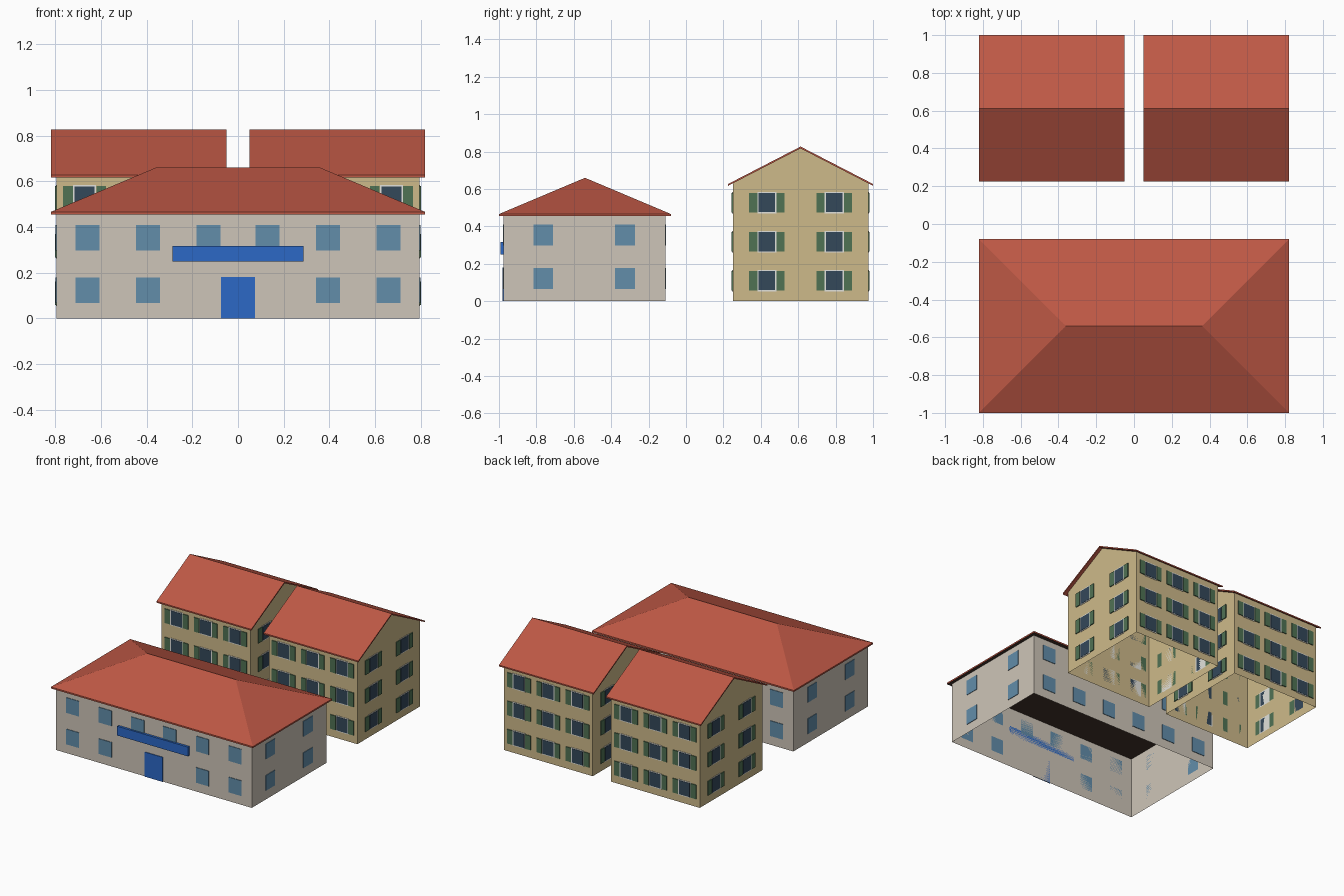
import bpy, bmesh

if "Cube" in bpy.data.objects:
    bpy.data.objects.remove(bpy.data.objects["Cube"])


def material(name, r, g, b):
    lin = lambda c: (c / 255 / 12.92) if c < 11 else ((c / 255 + 0.055) / 1.055) ** 2.4
    m = bpy.data.materials.new(name)
    m.diffuse_color = (lin(r), lin(g), lin(b), 1)
    m.use_nodes = True
    m.node_tree.nodes["Principled BSDF"].inputs["Base Color"].default_value = m.diffuse_color
    return m


STONE = material("grey_stone", 206, 197, 184)
OCHRE = material("ochre_plaster", 206, 186, 138)
ROOF = material("red_tile", 190, 88, 69)
SOFFIT = material("dark_soffit", 66, 51, 42)
PANE = material("light_blue_glass", 98, 141, 170)
BLUE = material("bright_blue", 44, 104, 198)
GLASS = material("dark_glass", 52, 72, 90)
SHUTTER = material("green_shutter", 80, 114, 84)
FRAME = material("white_frame", 226, 226, 220)


def finish(name, bm, *mats):
    bmesh.ops.recalc_face_normals(bm, faces=bm.faces)
    me = bpy.data.meshes.new(name)
    bm.to_mesh(me)
    bm.free()
    for m in mats:
        me.materials.append(m)
    ob = bpy.data.objects.new(name, me)
    bpy.context.collection.objects.link(ob)
    return ob


def boxes(name, items, mat):
    """One object out of many boxes (x0, x1, y0, y1, z0, z1)."""
    bm = bmesh.new()
    for x0, x1, y0, y1, z0, z1 in items:
        vs = bmesh.ops.create_cube(bm, size=1)["verts"]
        bmesh.ops.scale(bm, vec=(x1 - x0, y1 - y0, z1 - z0), verts=vs)
        bmesh.ops.translate(bm, vec=((x0 + x1) / 2, (y0 + y1) / 2, (z0 + z1) / 2), verts=vs)
    return finish(name, bm, mat)


def panel(wall, u, z, w, h, d):
    """Thin plate on a wall given as (axis, position, outward sign)."""
    axis, pos, sign = wall
    a, b = sorted((pos, pos + sign * d))
    span = (u - w / 2, u + w / 2)
    zs = (z - h / 2, z + h / 2)
    return (a, b, *span, *zs) if axis == "x" else (*span, a, b, *zs)


# ---- Front building: walls open at the bottom ----
X, Y0, Y1 = 0.795, -0.975, -0.11
EAVE = 0.455
walls = boxes("front_building_walls", [(-X, X, Y0, Y1, 0, EAVE)], STONE)
bm = bmesh.new()
bm.from_mesh(walls.data)
bmesh.ops.delete(bm, geom=[f for f in bm.faces if abs(f.normal.z) > 0.9], context="FACES")
bm.to_mesh(walls.data)
bm.free()

# Hipped roof with a dark flat underside
bm = bmesh.new()
rect = [(-0.82, -1.0), (0.82, -1.0), (0.82, -0.08), (-0.82, -0.08)]
low = [bm.verts.new((x, y, EAVE)) for x, y in rect]
top = [bm.verts.new((x, y, EAVE + 0.011)) for x, y in rect]
left, right = (bm.verts.new((x, -0.54, 0.66)) for x in (-0.36, 0.36))
bm.faces.new(low).material_index = 1
for i in range(4):
    j = (i + 1) % 4
    bm.faces.new((low[i], low[j], top[j], top[i]))
bm.faces.new((top[0], top[1], right, left))
bm.faces.new((top[2], top[3], left, right))
bm.faces.new((top[1], top[2], right))
bm.faces.new((top[3], top[0], left))
finish("front_building_roof", bm, ROOF, SOFFIT)

# Windows: six columns front and back, two on each end
front, back = ("y", Y0, -1), ("y", Y1, 1)
panes = []
for z in (0.122, 0.353):
    for s in (-1, 1):
        for x in (0.13, 0.395, 0.66):
            if z > 0.2 or x > 0.2:          # the door replaces the lower middle
                panes.append(panel(front, s * x, z, 0.105, 0.112, 0.004))
            panes.append(panel(back, s * x, z, 0.105, 0.112, 0.004))
        for y in (-0.763, -0.326):
            panes.append(panel(("x", s * X, s), y, z, 0.105, 0.112, 0.004))
boxes("front_building_windows", panes, PANE)

# Door and the band above it
boxes("front_door", [panel(front, 0, 0.09, 0.148, 0.18, 0.005)], BLUE)
boxes("front_band", [panel(front, 0, 0.283, 0.576, 0.068, 0.017)], BLUE)


# ---- Rear houses ----
HY0, HY1, MID = 0.25, 0.975, 0.6125


def rear_house(side, xa, xb):
    # Gabled walls, open at the bottom
    bm = bmesh.new()
    profile = [(HY0, 0), (HY0, 0.63), (MID, 0.817), (HY1, 0.63), (HY1, 0)]
    ends = [[bm.verts.new((x, y, z)) for y, z in profile] for x in (xa, xb)]
    for e in ends:
        bm.faces.new(e)
    for i in (0, 3):
        bm.faces.new((ends[0][i], ends[0][i + 1], ends[1][i + 1], ends[1][i]))
    finish(side + "_house_walls", bm, OCHRE)

    # Gable roof as a thin folded slab
    bm = bmesh.new()
    line = [(0.225, 0.617), (MID, 0.817), (1.0, 0.617)]
    section = line + [(y, z + 0.01) for y, z in reversed(line)]
    ends = [[bm.verts.new((x, y, z)) for y, z in section] for x in (xa - 0.025, xb + 0.025)]
    for e in ends:
        bm.faces.new((e[0], e[1], e[4], e[5]))
        bm.faces.new((e[1], e[2], e[3], e[4]))
    for i in range(6):
        j = (i + 1) % 6
        bm.faces.new((ends[0][i], ends[0][j], ends[1][j], ends[1][i]))
    finish(side + "_house_roof", bm, ROOF)

    # Shuttered windows: three columns on long walls, two on gable ends
    xm = (xa + xb) / 2
    spots = [(("y", p, s), xm + o) for p, s in ((HY0, -1), (HY1, 1)) for o in (-0.2375, 0, 0.2375)]
    spots += [(("x", p, s), MID + o) for p, s in ((xa, -1), (xb, 1)) for o in (-0.18, 0.18)]
    frames, glass, shutters = [], [], []
    for wall, u in spots:
        for z in (0.11, 0.318, 0.527):
            frames.append(panel(wall, u, z, 0.102, 0.114, 0.003))
            glass.append(panel(wall, u, z, 0.088, 0.102, 0.005))
            for s in (-1, 1):
                shutters.append(panel(wall, u + s * 0.073, z, 0.043, 0.104, 0.006))
    boxes(side + "_house_window_frames", frames, FRAME)
    boxes(side + "_house_window_glass", glass, GLASS)
    boxes(side + "_house_shutters", shutters, SHUTTER)


rear_house("left", -0.795, -0.075)
rear_house("right", 0.075, 0.795)
